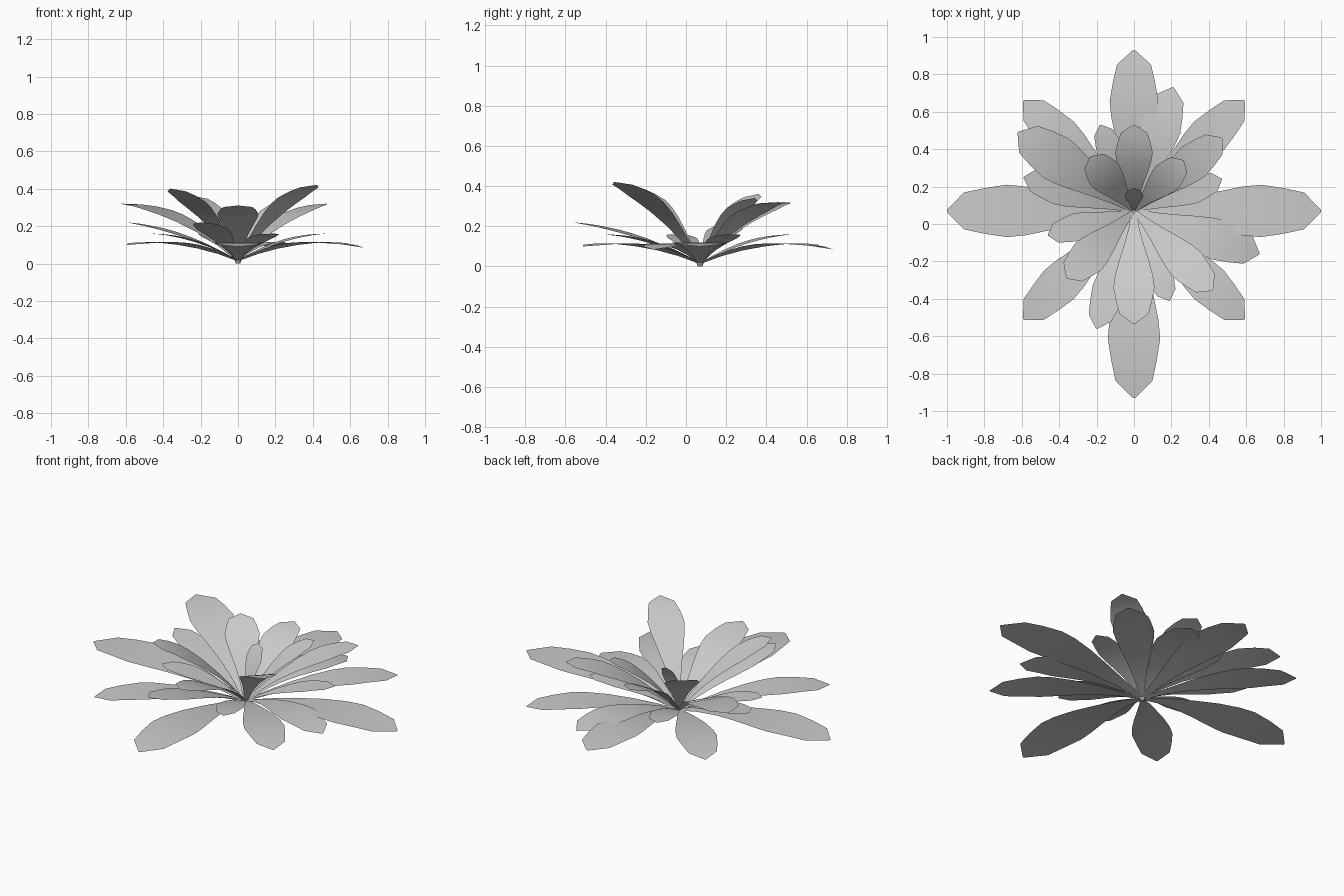
import bpy
from mathutils import Vector

if "Cube" in bpy.data.objects:
    bpy.data.objects.remove(bpy.data.objects["Cube"])

CENTER = Vector((0, 0.07, 0))
# Leaf outline: (position along the leaf, fraction of half width)
OUTLINE = [(0, .1), (.15, .26), (.3, .48), (.45, .74), (.58, .93),
           (.68, 1), (.8, .87), (.91, .7), (1, .04)]


def leaf(name, tip, mid_z, half, base_z=.015):
    """Arched blade from the crown to the tip; mid_z is the height halfway."""
    p0 = CENTER + Vector((0, 0, base_z))
    p2 = Vector(tip)
    p1 = (p0 + p2) / 2
    p1.z = 2 * mid_z - (base_z + p2.z) / 2
    flat = p2 - p0
    side = Vector((-flat.y, flat.x, 0)).normalized()
    verts, faces = [], []
    for i, (t, w) in enumerate(OUTLINE):
        c = p0 * (1 - t) ** 2 + p1 * 2 * t * (1 - t) + p2 * t * t
        verts += [c - side * half * w, c, c + side * half * w]
        if i:
            a = 3 * (i - 1)
            faces += [(a, a + 3, a + 4, a + 1), (a + 1, a + 4, a + 5, a + 2)]
    mesh = bpy.data.meshes.new(name)
    mesh.from_pydata(verts, [], faces)
    for p in mesh.polygons:
        p.use_smooth = True
    bpy.context.collection.objects.link(bpy.data.objects.new(name, mesh))


def ring(name, leaves):
    for i, (tip, mid_z, half) in enumerate(leaves):
        leaf(f"{name}_{i + 1}", tip, mid_z, half)


# Long flat outer leaves
ring("outer_leaf", [
    ((1, .07, .1), .11, .14), ((-1, .07, .1), .11, .14),
    ((0, .93, .1), .105, .13), ((0, -.93, .09), .105, .14)])

# Diagonal outer leaves
ring("diagonal_leaf", [
    ((s * .59, y, .1), .105, .11) for s in (1, -1) for y in (.66, -.51)])

# Drooping and raised leaves between the outer ones
ring("between_leaf", [
    ((.21, .73, .085), .11, .11), ((.67, -.16, .085), .11, .11),
    ((-.2, -.56, .22), .15, .09), ((-.59, .25, .22), .15, .09)])

# Short low leaves
ring("low_leaf", [
    ((.47, .24, .16), .12, .075), ((-.18, .53, .16), .12, .075),
    ((.19, -.41, .16), .12, .075), ((-.46, -.06, .16), .12, .075)])

# Middle arched leaves
ring("middle_leaf", [
    ((.47, .46, .32), .23, .10), ((-.62, .49, .32), .24, .125),
    ((0, .53, .31), .22, .10), ((0, -.535, .31), .22, .11)])

# Tall steep inner leaves
ring("inner_leaf", [
    ((.42, -.355, .42), .29, .10), ((-.36, -.29, .4), .27, .10),
    ((-.235, .36, .36), .24, .095), ((.265, .34, .34), .23, .085)])

# Upright heart leaf and tiny crown base
leaf("heart_leaf", (0, .19, .31), .19, .05)
bpy.ops.mesh.primitive_cone_add(vertices=8, radius1=.012, radius2=.02,
                                depth=.025, location=(0, .07, .0125))
bpy.context.object.name = "crown_base"
